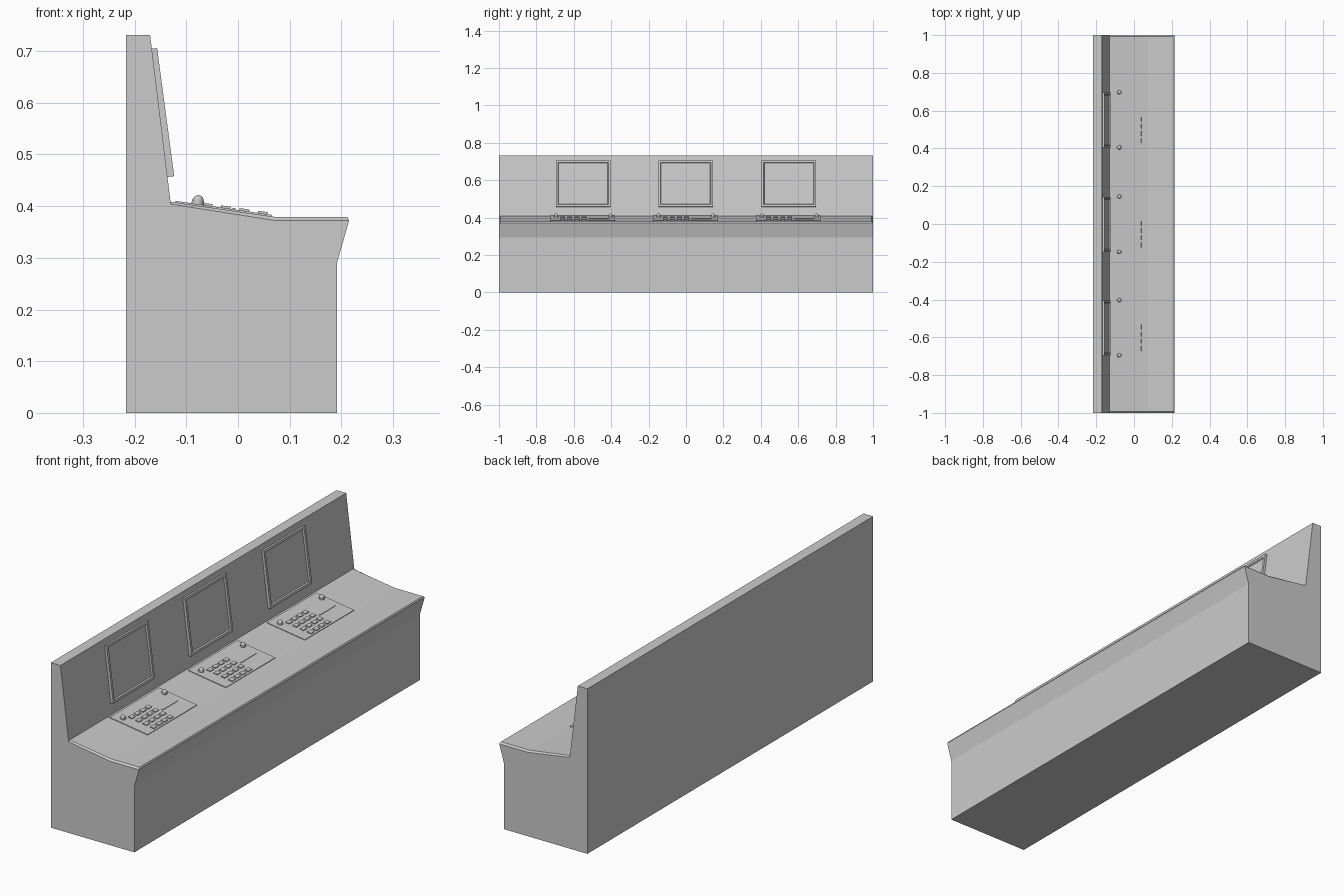
import bpy, bmesh, math
from mathutils import Matrix, Vector

if "Cube" in bpy.data.objects:
    bpy.data.objects.remove(bpy.data.objects["Cube"])


def finish(bm, name):
    bmesh.ops.recalc_face_normals(bm, faces=bm.faces[:])
    me = bpy.data.meshes.new(name)
    bm.to_mesh(me)
    bm.free()
    ob = bpy.data.objects.new(name, me)
    bpy.context.collection.objects.link(ob)
    return ob


def prism(profile, half):
    # extrude an XZ profile along Y
    bm = bmesh.new()
    f = bm.faces.new([bm.verts.new((x, -half, z)) for x, z in profile])
    r = bmesh.ops.extrude_face_region(bm, geom=[f])
    for v in r["geom"]:
        if isinstance(v, bmesh.types.BMVert):
            v.co.y = half
    return bm


def add_box(bm, centre, size, frame):
    m = frame @ Matrix.Translation(centre) @ Matrix.Diagonal((*size, 1))
    return bmesh.ops.create_cube(bm, size=1, matrix=m)["verts"]


# cabinet with tall back wall and flared front lip
finish(prism([(-0.217, 0), (0.192, 0), (0.192, 0.292), (0.215, 0.372), (0.073, 0.372),
              (-0.13, 0.404), (-0.17, 0.731), (-0.217, 0.731)], 1.0), "cabinet")

# desktop with chamfered ends and front edge
bm = prism([(-0.13, 0.404), (0.073, 0.372), (0.215, 0.372), (0.212, 0.379),
            (0.073, 0.379), (-0.1305, 0.4085)], 1.0)
for v in bm.verts:
    if v.co.z > 0.406 or abs(v.co.z - 0.379) < 1e-4:
        v.co.y *= 0.992
finish(bm, "desktop")

wall_tilt = Matrix.Rotation(math.radians(-7.6), 4, 'Y')
desk_tilt = Matrix.Rotation(math.atan2(0.0295, 0.2035), 4, 'Y')

for i, y in enumerate((-0.55, -0.002, 0.55), 1):
    # wall screen: frame with a recessed panel
    frame = Matrix.Translation((-0.140, y, 0.582)) @ wall_tilt
    bm = bmesh.new()
    add_box(bm, (-0.009, 0, 0), (0.018, 0.292, 0.25), frame)
    normal = frame.to_3x3() @ Vector((1, 0, 0))
    bm.normal_update()
    front = max(bm.faces, key=lambda f: f.normal.dot(normal))
    bmesh.ops.inset_region(bm, faces=[front], thickness=0.016)
    bmesh.ops.inset_region(bm, faces=[front], thickness=0.005, depth=-0.006)
    finish(bm, f"screen_{i}")

    # control panel plate lying on the sloped desktop
    frame = Matrix.Translation((-0.028, y - 0.003, 0.3937)) @ desk_tilt
    bm = bmesh.new()
    add_box(bm, (0, 0, 0), (0.188, 0.345, 0.006), frame)
    finish(bm, f"control_plate_{i}")

    # keypad: four columns by four rows, plus a long bar
    bm = bmesh.new()
    for row in range(4):
        for col in range(4):
            add_box(bm, (-0.032 + row * 0.036, -0.106 + col * 0.038, 0.004),
                    (0.019, 0.025, 0.006), frame)
    add_box(bm, (0.02, 0.087, 0.0035), (0.006, 0.108, 0.004), frame)
    finish(bm, f"keys_{i}")

    # pair of domed knobs
    bm = bmesh.new()
    for s in (-1, 1):
        place = frame @ Matrix.Translation((-0.051, s * 0.146 + 0.004, 0.003))
        bmesh.ops.create_cone(bm, cap_ends=True, segments=12, radius1=0.012, radius2=0.012,
                              depth=0.008, matrix=place @ Matrix.Translation((0, 0, 0.003)))
        bmesh.ops.create_uvsphere(bm, u_segments=12, v_segments=8, radius=0.0105,
                                  matrix=place @ Matrix.Translation((0, 0, 0.007)))
    knobs = finish(bm, f"knobs_{i}")
    bpy.context.view_layer.objects.active = knobs
    knobs.select_set(True)
    bpy.ops.object.shade_smooth_by_angle(angle=math.radians(50))
    knobs.select_set(False)
